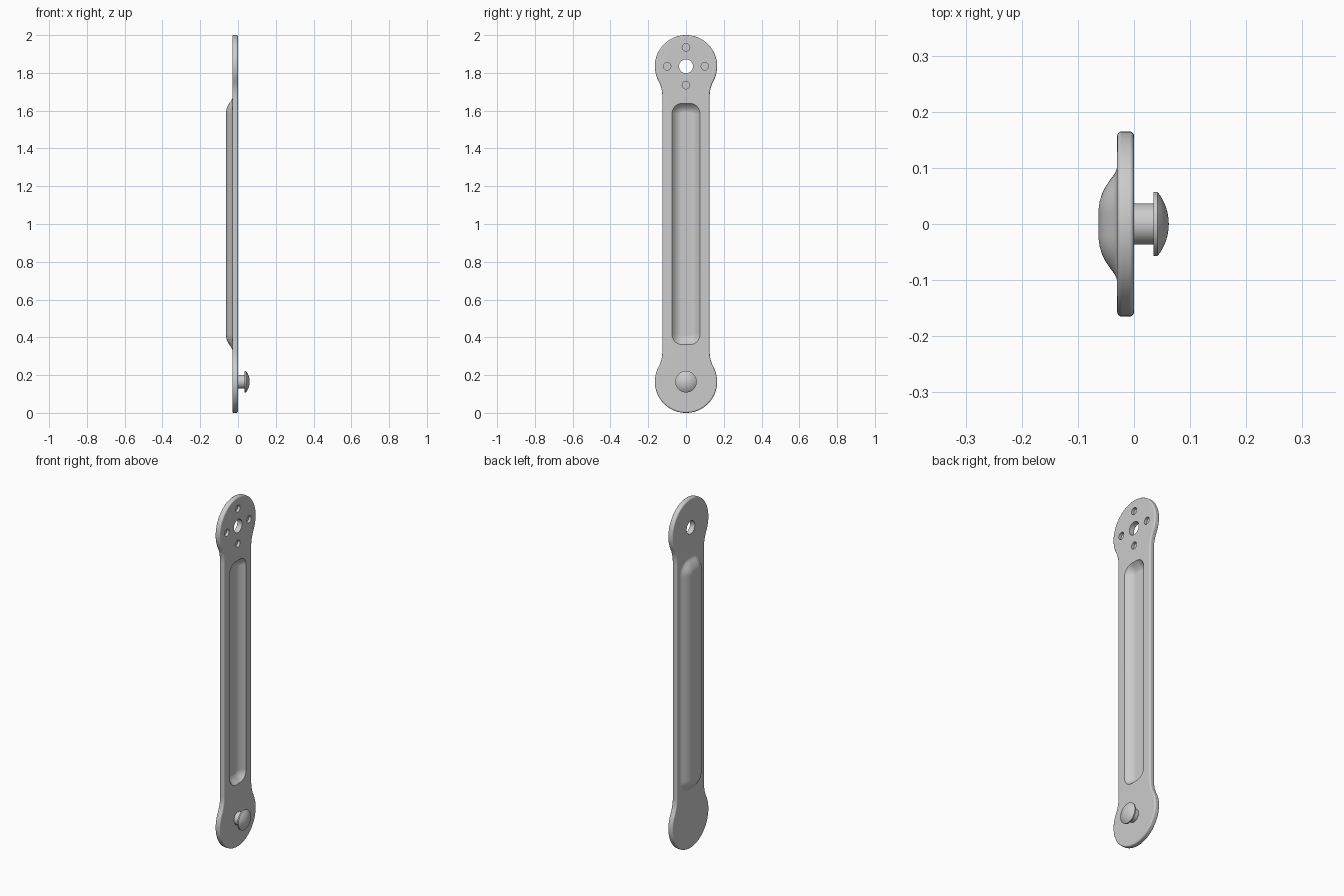
import bpy
import bmesh
import math

cube = bpy.data.objects.get("Cube")
if cube:
    bpy.data.objects.remove(cube, do_unlink=True)

GREY = (0.6, 0.6, 0.6, 1.0)
mat = bpy.data.materials.new("light grey metal")
mat.use_nodes = True
mat.diffuse_color = GREY
mat.node_tree.nodes["Principled BSDF"].inputs["Base Color"].default_value = GREY

T = 0.03                # plate thickness
EYE_Z = 0.835           # end disc centres, measured from the middle
EDGE = 0.008            # rounded edge radius


def circle(r, cy=0.0, cz=0.0, n=32):
    return [(cy + r * math.cos(2 * math.pi * i / n),
             cz + r * math.sin(2 * math.pi * i / n)) for i in range(n)]


def outline(inset):
    """Bar with two round ends, joined by concave fillets."""
    r, hw, fil = 0.165 - inset, 0.125 - inset, 0.18 + inset
    dy = hw + fil
    dz = math.sqrt((r + fil) ** 2 - dy ** 2)
    a = math.atan2(-dz, dy)
    q = []
    for i in range(25):
        t = math.pi / 2 + (a - math.pi / 2) * i / 24
        q.append((r * math.cos(t), EYE_Z + r * math.sin(t)))
    for i in range(1, 9):
        t = math.pi + a - a * i / 8
        q.append((dy + fil * math.cos(t), EYE_Z - dz + fil * math.sin(t)))
    right = q + [(y, -z) for y, z in reversed(q)]
    return right + [(-y, z) for y, z in reversed(right)][1:-1]


def rounded_rect(hw, hh, r, n=8):
    pts = []
    for k, (sy, sz) in enumerate([(1, 1), (-1, 1), (-1, -1), (1, -1)]):
        for i in range(n + 1):
            t = math.pi / 2 * (k + i / n)
            pts.append((sy * (hw - r) + r * math.cos(t),
                        sz * (hh - r) + r * math.sin(t)))
    return pts


def ring(bm, pts, x):
    return [bm.verts.new((x, y, z + 1.0)) for y, z in pts]


def loft(bm, rings):
    for a, b in zip(rings, rings[1:]):
        n = len(a)
        for i in range(n):
            j = (i + 1) % n
            bm.faces.new((a[i], a[j], b[j], b[i]))


def fill(bm, loops, normal):
    """Flat face bounded by the first loop, with the others as openings."""
    edges = []
    for lp in loops:
        for i, v in enumerate(lp):
            w = lp[(i + 1) % len(lp)]
            edges.append(bm.edges.get((v, w)) or bm.edges.new((v, w)))
    bmesh.ops.triangle_fill(bm, edges=edges, use_beauty=True, normal=normal)


def finish(bm, name):
    bmesh.ops.recalc_face_normals(bm, faces=bm.faces[:])
    me = bpy.data.meshes.new(name)
    bm.to_mesh(me)
    bm.free()
    me.materials.append(mat)
    ob = bpy.data.objects.new(name, me)
    bpy.context.collection.objects.link(ob)
    bpy.ops.object.select_all(action='DESELECT')
    ob.select_set(True)
    bpy.context.view_layer.objects.active = ob
    bpy.ops.object.shade_smooth_by_angle(angle=math.radians(32))
    wn = ob.modifiers.new("flat_face_normals", 'WEIGHTED_NORMAL')
    wn.keep_sharp = True
    return ob


def pressed(bm, profile):
    """Pressed rib surface from (half width, x) steps, closed by a flat floor."""
    rings = [ring(bm, rounded_rect(w, w + 0.565, max(0.006, w - 0.02)), x)
             for w, x in profile]
    loft(bm, rings)
    bm.faces.new(rings[-1])
    return rings[0]


# --- Arm plate ---
bm = bmesh.new()

# rounded outer edge
steps = [math.pi / 2 * i / 4 for i in range(5)]
rim = [(EDGE * (1 - math.sin(t)), -EDGE * (1 - math.cos(t))) for t in steps]
rim += [(d, -T - x) for d, x in reversed(rim)]
rim_rings = [ring(bm, outline(d), x) for d, x in rim]
loft(bm, rim_rings)

# recess on one side, matching raised rib on the other
recess = pressed(bm, [(0.074, 0.0), (0.066, -0.010), (0.056, -0.020),
                      (0.046, -0.0265), (0.036, -0.031), (0.026, -0.033)])
rib = pressed(bm, [(0.102, -T), (0.096, -0.0315), (0.090, -0.0345),
                   (0.084, -0.0385), (0.076, -0.0445), (0.066, -0.051),
                   (0.054, -0.057), (0.041, -0.061), (0.027, -0.063)])

# through hole in the upper end
bore = [ring(bm, circle(0.037, 0, EYE_Z), x) for x in (0.0, -T)]
loft(bm, bore)

# four shallow blind holes around it
blind = []
for dy, dz in [(0.1, 0), (-0.1, 0), (0, 0.1), (0, -0.1)]:
    pts = circle(0.02, dy, EYE_Z + dz, 20)
    pair = [ring(bm, pts, x) for x in (0.0, -0.016)]
    loft(bm, pair)
    bm.faces.new(pair[1])
    blind.append(pair[0])

# flat faces of both sides
fill(bm, [rim_rings[0], recess, bore[0]] + blind, (1, 0, 0))
fill(bm, [rim_rings[-1], rib, bore[1]], (-1, 0, 0))
finish(bm, "arm_plate")

# --- Domed stud on the lower end ---
bm = bmesh.new()
profile = [(-0.005, 0.0365), (0.035, 0.0365), (0.035, 0.057), (0.042, 0.057)]
for i in range(1, 8):               # shallow dome, a circular arc in section
    r = 0.057 * (1 - i / 8)
    R = (0.057 ** 2 + 0.02 ** 2) / (2 * 0.02)
    profile.append((0.062 - R + math.sqrt(R * R - r * r), r))
rings = [ring(bm, circle(r, 0, -EYE_Z, 40), x) for x, r in profile]
loft(bm, rings)
bm.faces.new(rings[0])
tip = bm.verts.new((0.062, 0, 1.0 - EYE_Z))
last = rings[-1]
for i, v in enumerate(last):
    bm.faces.new((v, last[(i + 1) % len(last)], tip))
finish(bm, "domed_stud")
